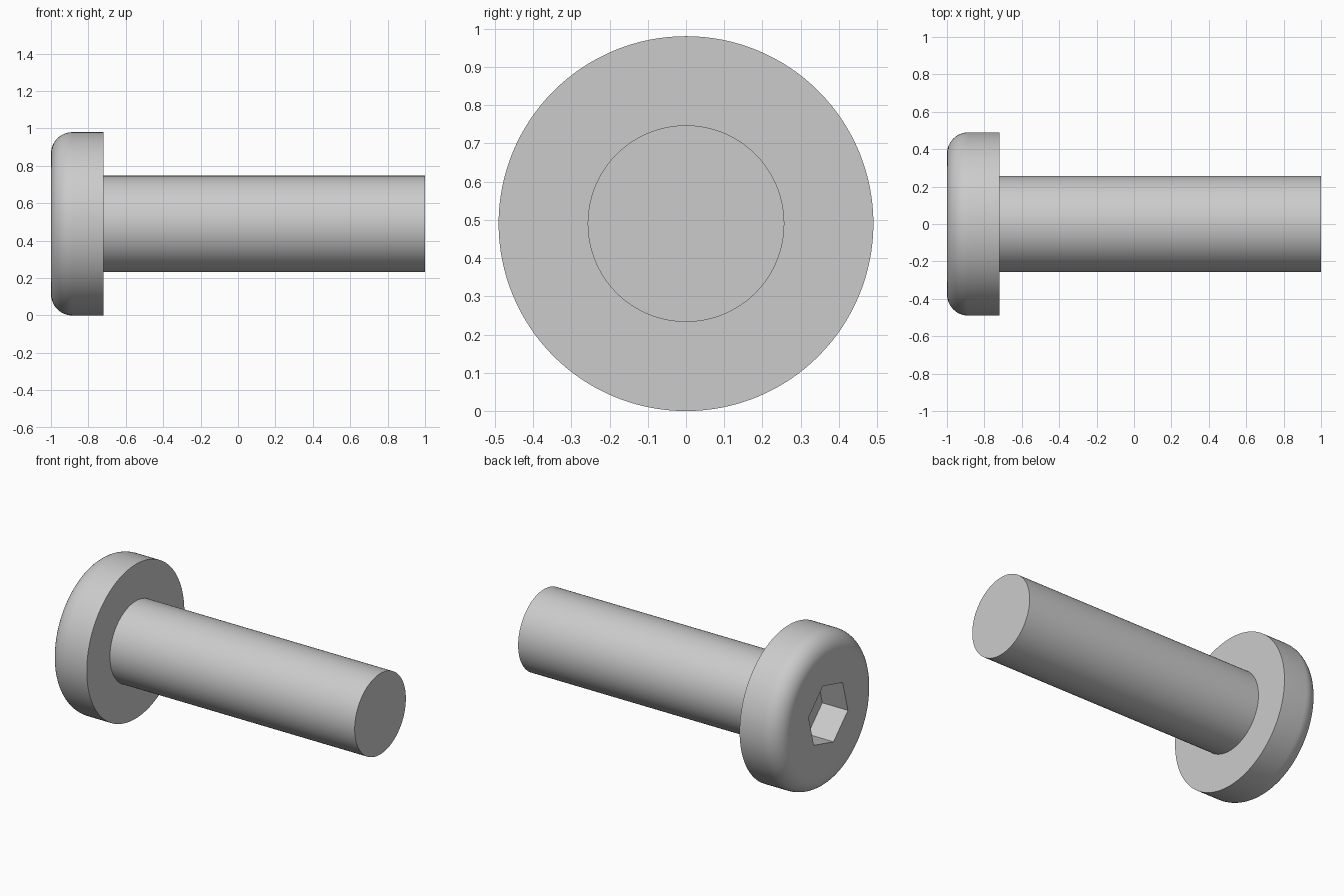
import bpy, bmesh, math

if "Cube" in bpy.data.objects:
    bpy.data.objects.remove(bpy.data.objects["Cube"])

SEG = 128
R_HEAD, R_SHAFT, FILLET = 0.49, 0.257, 0.115
X_FACE, X_FLANGE, X_TIP = -1.0, -0.72, 1.0
R_HEX, HEX_DEPTH, HEX_TURN = 0.204, 0.18, math.radians(15)

steel = bpy.data.materials.new("plain_grey_steel")
steel.diffuse_color = (0.6, 0.6, 0.6, 1)
steel.use_nodes = True
steel.node_tree.nodes["Principled BSDF"].inputs["Base Color"].default_value = steel.diffuse_color

bm = bmesh.new()


def ring(x, r, n=SEG, turn=0.0):
    """Closed ring of vertices around the bolt axis."""
    angles = [turn + 2 * math.pi * i / n for i in range(n)]
    return [bm.verts.new((x, r * math.sin(a), R_HEAD + r * math.cos(a))) for a in angles]


def skin(a, b):
    """Quads between two rings of equal count."""
    n = len(a)
    for i in range(n):
        bm.faces.new((a[i], a[(i + 1) % n], b[(i + 1) % n], b[i]))


def loop_edges(vs):
    edges = []
    for i, v in enumerate(vs):
        w = vs[(i + 1) % len(vs)]
        edges.append(bm.edges.get((v, w)) or bm.edges.new((v, w)))
    return edges


# Rounded head, flange underside and shaft as one revolved profile
profile = []
for i in range(13):
    t = math.pi / 2 * i / 12
    profile.append((X_FACE + FILLET * (1 - math.sin(t)),
                    R_HEAD - FILLET * (1 - math.cos(t))))
profile.reverse()  # from the outer rim to the face, then reordered below
profile.sort()
profile += [(X_FLANGE, R_HEAD), (X_FLANGE, R_SHAFT), (X_TIP, R_SHAFT)]
rings = [ring(x, r) for x, r in profile]
for a, b in zip(rings, rings[1:]):
    skin(a, b)
bm.faces.new(rings[-1])

# Hexagonal drive socket
mouth = ring(X_FACE, R_HEX, 6, HEX_TURN)
floor = ring(X_FACE + HEX_DEPTH, R_HEX, 6, HEX_TURN)
skin(mouth, floor)
bm.faces.new(floor)

# Flat head face around the socket
bmesh.ops.triangle_fill(bm, use_beauty=True, use_dissolve=False,
                        edges=loop_edges(rings[0]) + loop_edges(mouth),
                        normal=(-1, 0, 0))
bmesh.ops.recalc_face_normals(bm, faces=bm.faces[:])

mesh = bpy.data.meshes.new("socket_bolt")
bm.to_mesh(mesh)
bm.free()
mesh.materials.append(steel)
bolt = bpy.data.objects.new("socket_bolt", mesh)
bpy.context.collection.objects.link(bolt)
bpy.context.view_layer.objects.active = bolt
bolt.select_set(True)
bpy.ops.object.shade_smooth_by_angle(angle=math.radians(30))
